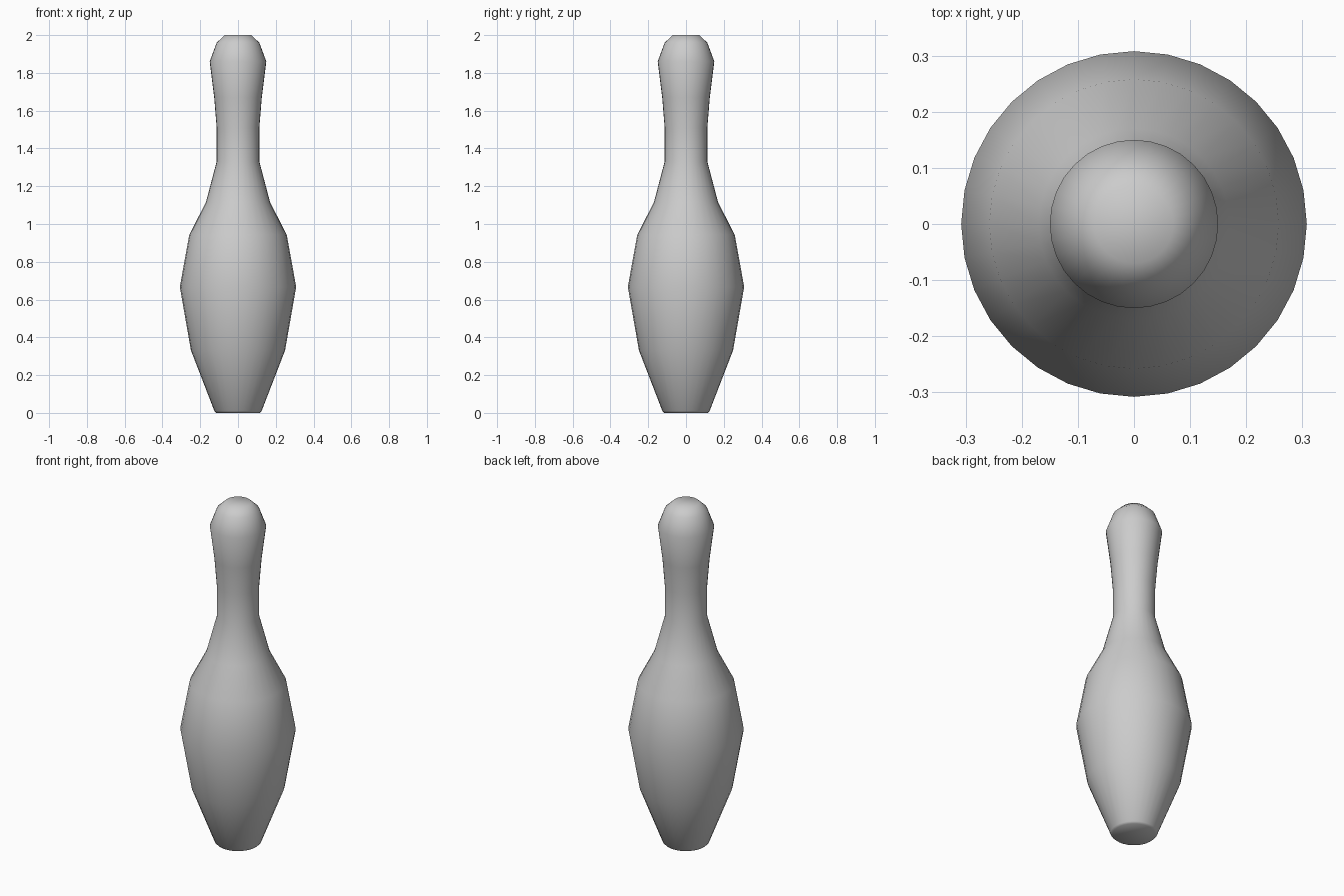
import bpy, bmesh, math
from mathutils import Matrix

if "Cube" in bpy.data.objects:
    bpy.data.objects.remove(bpy.data.objects["Cube"])

SIDES = 32

# Half profile (radius, height) from the base to the crown
PROFILE = [(0.115, 0.0), (0.125, 0.01), (0.249, 0.33), (0.308, 0.667),
           (0.258, 0.943), (0.17, 1.115), (0.113, 1.33), (0.113, 1.51),
           (0.126, 1.67), (0.15, 1.86), (0.113, 1.96), (0.07, 2.0)]


def lathe(name, profile):
    bm = bmesh.new()
    rings = [[bm.verts.new((r * math.cos(math.tau * i / SIDES),
                            r * math.sin(math.tau * i / SIDES), z))
              for i in range(SIDES)] for r, z in profile]
    for low, high in zip(rings, rings[1:]):
        for i in range(SIDES):
            j = (i + 1) % SIDES
            bm.faces.new((low[i], low[j], high[j], high[i]))
    # Flat caps at both ends
    bm.faces.new(rings[0][::-1])
    bm.faces.new(rings[-1])
    mesh = bpy.data.meshes.new(name)
    bm.to_mesh(mesh)
    bm.free()
    obj = bpy.data.objects.new(name, mesh)
    bpy.context.collection.objects.link(obj)
    return obj


# Turned pin body, smooth except at the base rim
pin = lathe("bowling_pin", PROFILE)
bpy.context.view_layer.objects.active = pin
pin.select_set(True)
bpy.ops.object.shade_smooth_by_angle(angle=math.radians(50))
